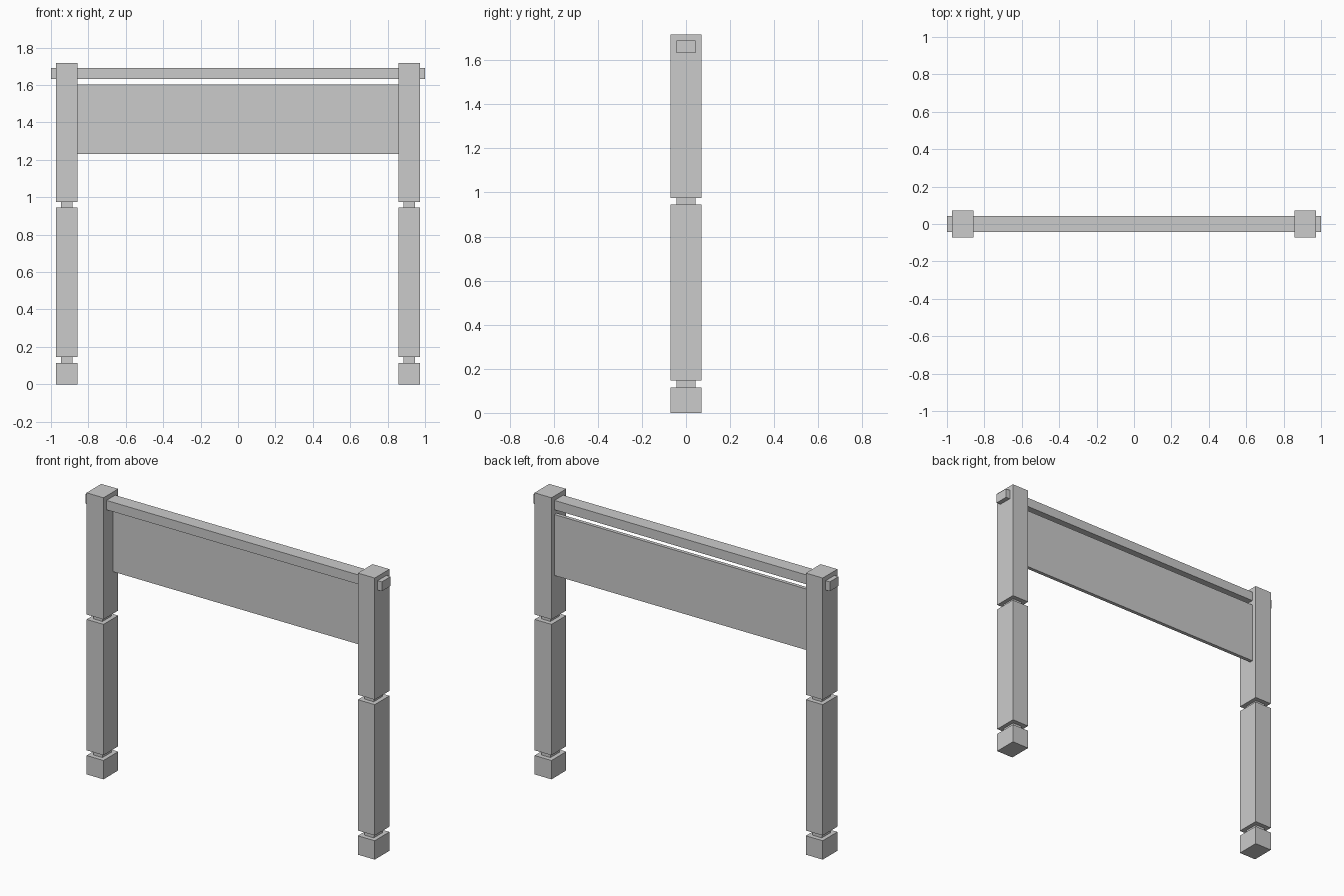
import bpy
import bmesh
from mathutils import Vector

if "Cube" in bpy.data.objects:
    bpy.data.objects.remove(bpy.data.objects["Cube"])


def box(bm, lo, hi):
    lo, hi = Vector(lo), Vector(hi)
    verts = bmesh.ops.create_cube(bm, size=1)["verts"]
    bmesh.ops.scale(bm, vec=hi - lo, verts=verts)
    bmesh.ops.translate(bm, vec=(lo + hi) / 2, verts=verts)


def make(name, boxes):
    bm = bmesh.new()
    for lo, hi in boxes:
        box(bm, lo, hi)
    mesh = bpy.data.meshes.new(name)
    bm.to_mesh(mesh)
    bm.free()
    obj = bpy.data.objects.new(name, mesh)
    bpy.context.collection.objects.link(obj)
    return obj


POST_X, POST_W, POST_D = 0.915, 0.057, 0.071   # centre, half width, half depth
NECK_W, NECK_D = 0.031, 0.043

# Posts: three blocks separated by narrow necks
blocks = [(0, 0.115), (0.147, 0.945), (0.975, 1.717)]
necks = [(0.115, 0.147), (0.945, 0.975)]
for side, sx in (("left", -1), ("right", 1)):
    cx = sx * POST_X
    make(side + "_post_blocks",
         [((cx - POST_W, -POST_D, a), (cx + POST_W, POST_D, b)) for a, b in blocks])
    make(side + "_post_necks",
         [((cx - NECK_W, -NECK_D, a), (cx + NECK_W, NECK_D, b)) for a, b in necks])

# Top rail running through both posts
make("top_rail", [((-1, -0.042, 1.633), (1, 0.042, 1.69))])

# Thin panel between the posts, set toward the back
inner = POST_X - POST_W
make("back_panel", [((-inner, 0.02, 1.232), (inner, 0.042, 1.604))])
